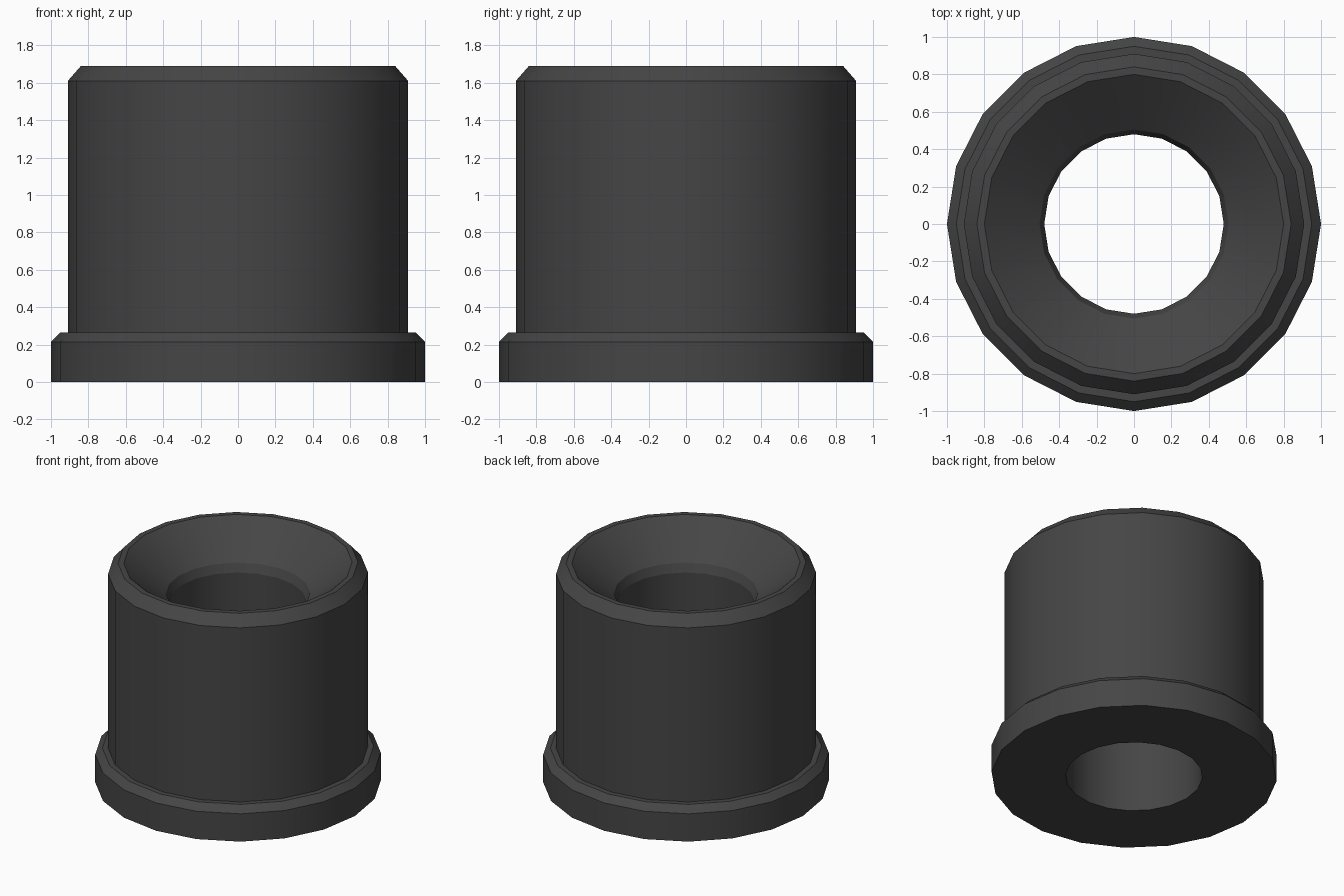
import bpy, bmesh, math

if "Cube" in bpy.data.objects:
    bpy.data.objects.remove(bpy.data.objects["Cube"])

SIDES = 20

# closed cross-section as (radius, height)
profile = [
    (0.48, 0.0), (1.0, 0.0),        # flat underside
    (1.0, 0.215), (0.95, 0.265),    # flange and its chamfer
    (0.91, 0.265), (0.91, 1.61),    # barrel
    (0.84, 1.69), (0.80, 1.69),     # top chamfer and rim
    (0.505, 1.455), (0.48, 1.39),   # funnel and bore lip
]

# revolve the cross-section
bm = bmesh.new()
rings = []
for r, z in profile:
    rings.append([bm.verts.new((r * math.cos(2 * math.pi * i / SIDES),
                                r * math.sin(2 * math.pi * i / SIDES), z))
                  for i in range(SIDES)])
for k, a in enumerate(rings):
    b = rings[(k + 1) % len(rings)]
    for i in range(SIDES):
        j = (i + 1) % SIDES
        bm.faces.new((a[i], a[j], b[j], b[i]))
bmesh.ops.recalc_face_normals(bm, faces=bm.faces)

mesh = bpy.data.meshes.new("flanged_bushing")
bm.to_mesh(mesh)
bm.free()
obj = bpy.data.objects.new("flanged_bushing", mesh)
bpy.context.collection.objects.link(obj)

# smooth around the axis, sharp at the rings
bpy.context.view_layer.objects.active = obj
obj.select_set(True)
bpy.ops.object.shade_smooth_by_angle(angle=math.radians(20))

# dark grey
mat = bpy.data.materials.new("dark_grey")
mat.diffuse_color = (0.06, 0.06, 0.06, 1)
mat.use_nodes = True
mat.node_tree.nodes["Principled BSDF"].inputs["Base Color"].default_value = mat.diffuse_color
mesh.materials.append(mat)
